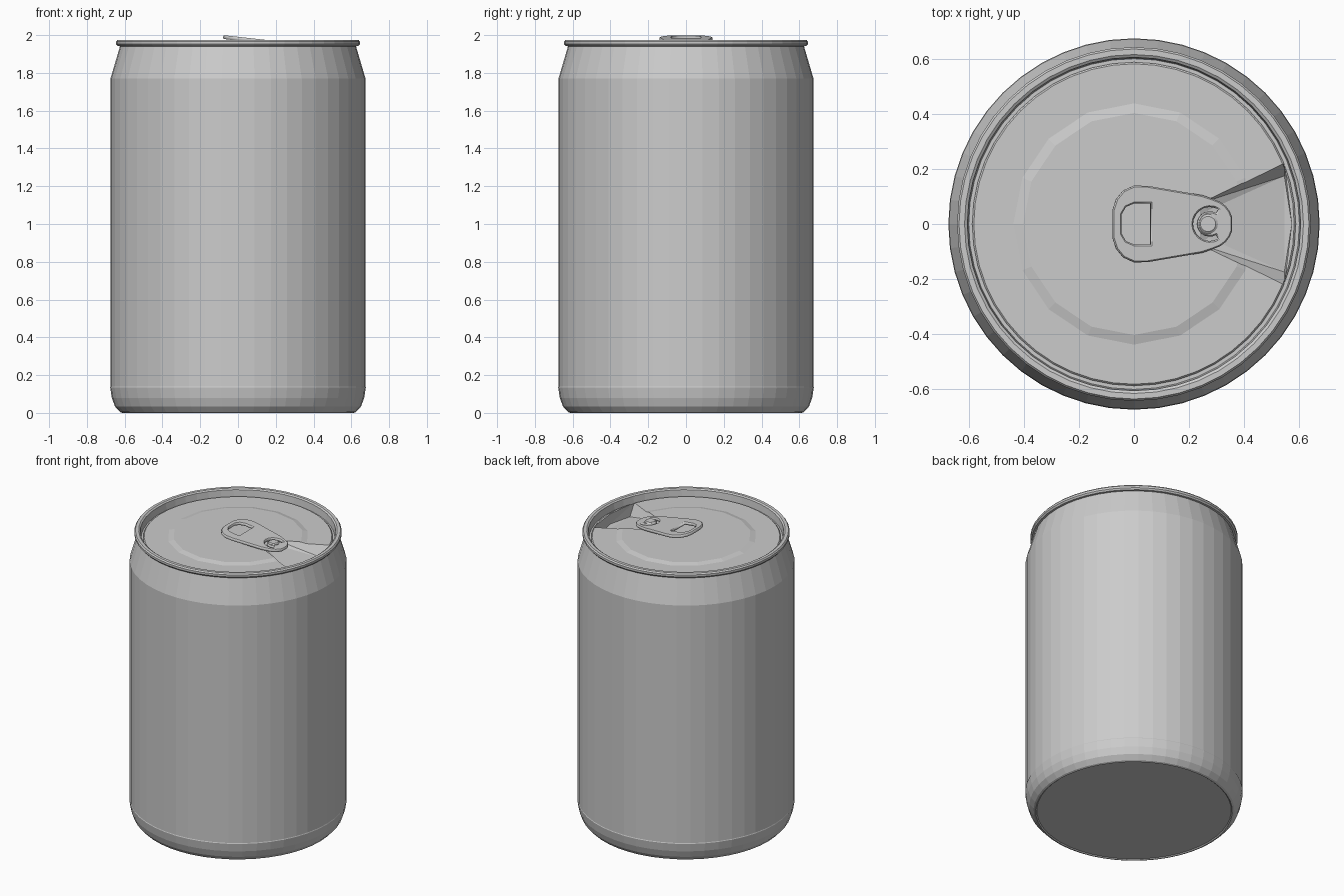
import bpy, bmesh
from math import sin, cos, pi, radians

if "Cube" in bpy.data.objects:
    bpy.data.objects.remove(bpy.data.objects["Cube"])


def add_object(name, bm):
    bmesh.ops.recalc_face_normals(bm, faces=bm.faces)
    me = bpy.data.meshes.new(name)
    bm.to_mesh(me)
    bm.free()
    ob = bpy.data.objects.new(name, me)
    bpy.context.collection.objects.link(ob)
    return ob


def lathe(name, profile, n=48, loop=False, center=(0, 0)):
    """Revolve (radius, z) points around a vertical axis; radius 0 makes a pole."""
    bm = bmesh.new()
    cx, cy = center
    rings = []
    for r, z in profile:
        if r == 0:
            rings.append([bm.verts.new((cx, cy, z))] * n)
        else:
            rings.append([bm.verts.new((cx + r * cos(2 * pi * i / n), cy + r * sin(2 * pi * i / n), z))
                          for i in range(n)])
    pairs = list(zip(rings, rings[1:]))
    if loop:
        pairs.append((rings[-1], rings[0]))
    for a, b in pairs:
        for i in range(n):
            j = (i + 1) % n
            quad = list(dict.fromkeys((a[i], a[j], b[j], b[i])))
            bm.faces.new(quad)
    return add_object(name, bm)


def boolean(ob, other, op):
    mod = ob.modifiers.new(op, 'BOOLEAN')
    mod.operation, mod.object, mod.solver = op, other, 'EXACT'
    bpy.context.view_layer.objects.active = ob
    bpy.ops.object.modifier_apply(modifier=mod.name)
    bpy.data.objects.remove(other)


# Can wall: base, rounded foot, straight side and tapered neck
lathe("can_body", [(0, 0.006), (0.605, 0.006), (0.612, 0), (0.625, 0.005), (0.652, 0.035),
                   (0.668, 0.08), (0.677, 0.135), (0.675, 0.14), (0.675, 1.77),
                   (0.625, 1.94), (0.615, 1.945)])

# Rolled seam around the top
lathe("top_rim", [(0.615, 1.94), (0.637, 1.942), (0.645, 1.952), (0.645, 1.966), (0.638, 1.975),
                  (0.618, 1.975), (0.608, 1.968), (0.603, 1.92), (0.588, 1.92), (0.586, 1.93)])

# Lid with a slightly raised 16-sided panel
LID = 1.932
lid = lathe("lid", [(0, 1.7), (0.59, 1.7), (0.59, LID - 0.006), (0.584, LID), (0, LID)])
panel = lathe("lid_panel", [(0, 1.88), (0.44, 1.88), (0.44, LID), (0.405, LID + 0.009), (0, LID + 0.009)], 16)
boolean(lid, panel, 'UNION')

# Sunken pour opening, its floor sloping down towards the rim
bm = bmesh.new()
for s in (-1, 1):
    for x, y, z in [(0.24, 0.075, 1.99), (0.24, 0.075, LID + 0.009), (0.548, 0.222, 1.99),
                    (0.548, 0.222, LID), (0.27, 0.05, LID - 0.01), (0.548, 0.175, LID - 0.08)]:
        bm.verts.new((x, s * y, z))
for z in (1.99, LID - 0.07):
    bm.verts.new((0.575, 0, z))
bmesh.ops.convex_hull(bm, input=bm.verts)
boolean(lid, add_object("opening_cutter", bm), 'DIFFERENCE')

# Keep only the visible skin of the lid
bm = bmesh.new()
bm.from_mesh(lid.data)
bmesh.ops.delete(bm, geom=[v for v in bm.verts if v.co.z < 1.75], context='VERTS')
bm.to_mesh(lid.data)
bm.free()

# Rivet holding the tab
lathe("rivet", [(0.036, 1.93), (0.036, 1.962), (0.028, 1.968), (0, 1.968)], 16, center=(0.27, 0))

# Pull tab: filled outline with a finger hole and a C-shaped slot
def mirrored(half):
    return half + [(x, -y) for x, y in reversed(half) if y]


def arc(cx, r, a0, a1, n):
    return [(cx + r * cos(radians(a0 + (a1 - a0) * i / n)), r * sin(radians(a0 + (a1 - a0) * i / n)))
            for i in range(n + 1)]


outline = mirrored([(-0.079, 0.05), (-0.066, 0.09), (-0.04, 0.122), (0, 0.14), (0.05, 0.139), (0.25, 0.105)]
                   + arc(0.27, 0.093, 75, 15, 4))
finger_hole = mirrored([(-0.046, 0.035), (-0.03, 0.062), (0, 0.075), (0.06, 0.075)])
slot = arc(0.278, 0.062, 60, 300, 14) + arc(0.278, 0.046, 300, 60, 14)

curve = bpy.data.curves.new("pull_tab", 'CURVE')
curve.dimensions, curve.fill_mode = '2D', 'BOTH'
curve.extrude, curve.bevel_depth, curve.offset, curve.bevel_resolution = 0.005, 0.005, -0.005, 0
for pts in (outline, finger_hole, slot):
    sp = curve.splines.new('POLY')
    sp.points.add(len(pts) - 1)
    for p, (x, y) in zip(sp.points, pts):
        p.co = (x, y, 0, 1)
    sp.use_cyclic_u = True
tab = bpy.data.objects.new("pull_tab", curve)
bpy.context.collection.objects.link(tab)
tab.location.z = 1.981
tab.rotation_euler.y = 0.11
bpy.ops.object.select_all(action='DESELECT')
tab.select_set(True)
bpy.context.view_layer.objects.active = tab
bpy.ops.object.convert(target='MESH')
